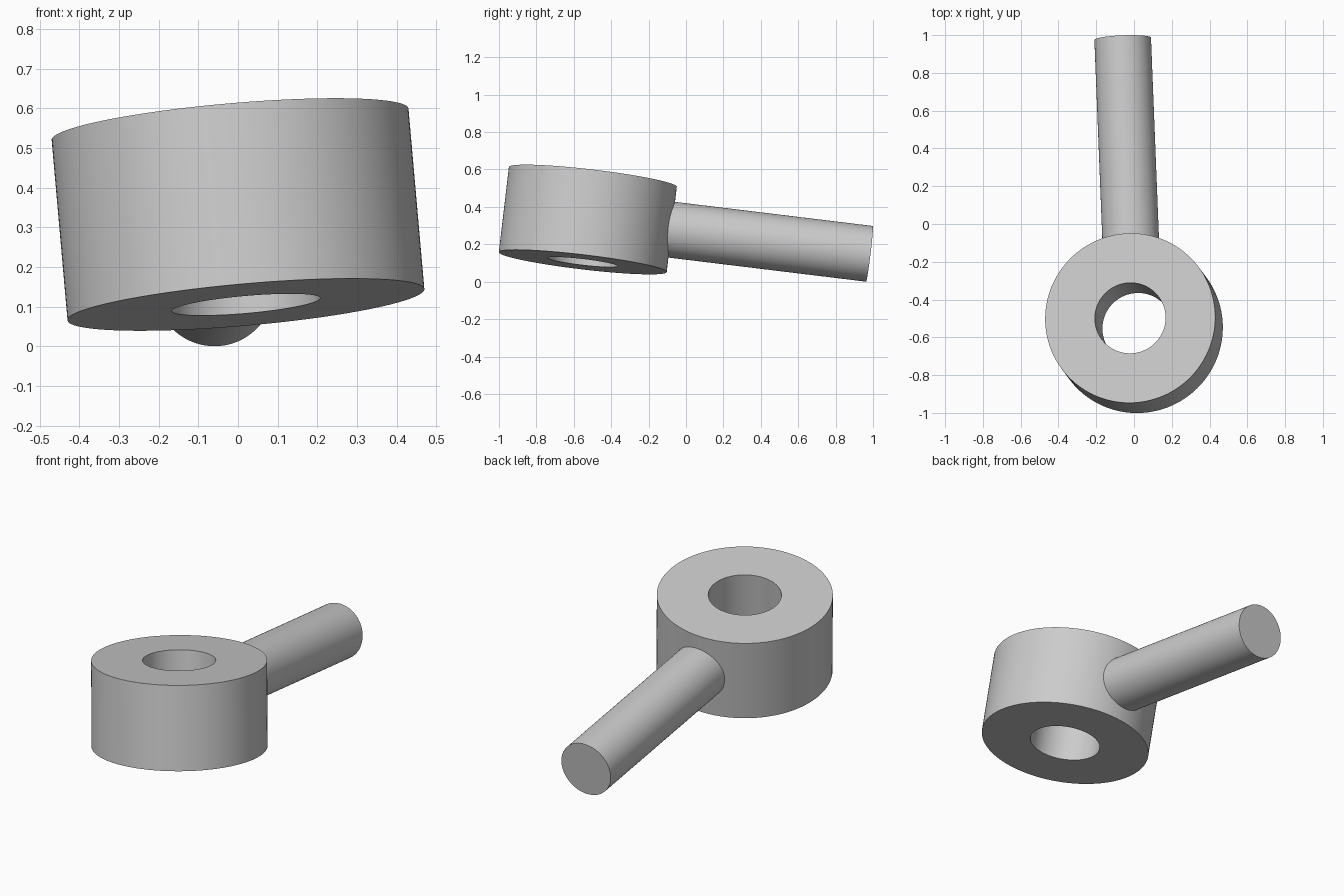
import bpy, bmesh
from math import cos, sin, tau
from mathutils import Matrix, Vector

cube = bpy.data.objects.get("Cube")
if cube:
    bpy.data.objects.remove(cube)

SEGMENTS = 128
OUTER, HOLE, HEIGHT = 0.452, 0.188, 0.46
ROD_RADIUS, ROD_START, ROD_END = 0.15, 0.33, 1.518

# Tilted frame: z runs along the hole, y runs along the rod
centre = Vector((0, -0.525, 0.3325))
up = Vector((-0.087, 0.117, 0.989)).normalized()
along = Vector((-0.06, 1.506, -0.1825))
along = (along - up * along.dot(up)).normalized()
across = along.cross(up)
frame = Matrix.Translation(centre) @ Matrix((across, along, up)).transposed().to_4x4()

grey = bpy.data.materials.new("plain grey")
grey.use_nodes = True
colour = (0.6, 0.6, 0.6, 1)
grey.diffuse_color = colour
grey.node_tree.nodes["Principled BSDF"].inputs["Base Color"].default_value = colour


def make_object(name, bm):
    bmesh.ops.recalc_face_normals(bm, faces=bm.faces)
    mesh = bpy.data.meshes.new(name)
    bm.to_mesh(mesh)
    bm.free()
    mesh.materials.append(grey)
    obj = bpy.data.objects.new(name, mesh)
    obj.matrix_world = frame
    bpy.context.collection.objects.link(obj)
    return obj


# Collar: rectangular section swept round the hole
bm = bmesh.new()
h = HEIGHT / 2
section = [(HOLE, -h), (OUTER, -h), (OUTER, h), (HOLE, h)]
loops = []
for i in range(SEGMENTS):
    a = tau * i / SEGMENTS
    loops.append([bm.verts.new((r * cos(a), r * sin(a), z)) for r, z in section])
for i, here in enumerate(loops):
    ahead = loops[(i + 1) % SEGMENTS]
    for j in range(4):
        k = (j + 1) % 4
        bm.faces.new((here[j], ahead[j], ahead[k], here[k]))
collar = make_object("collar_with_rod", bm)

# Rod: starts inside the collar wall, clear of the hole
bm = bmesh.new()
bmesh.ops.create_cone(
    bm, cap_ends=True, segments=96, radius1=ROD_RADIUS, radius2=ROD_RADIUS,
    depth=ROD_END - ROD_START,
    matrix=Matrix.Translation((0, (ROD_START + ROD_END) / 2, 0))
    @ Matrix.Rotation(tau / 4, 4, "X"))
rod = make_object("rod", bm)
rod.hide_render = True

# Fuse the two parts
union = collar.modifiers.new("fuse rod", "BOOLEAN")
union.operation = "UNION"
union.solver = "EXACT"
union.object = rod
bpy.ops.object.select_all(action="DESELECT")
collar.select_set(True)
bpy.context.view_layer.objects.active = collar
bpy.ops.object.modifier_apply(modifier=union.name)
bpy.data.objects.remove(rod)
bpy.ops.object.shade_smooth_by_angle()
